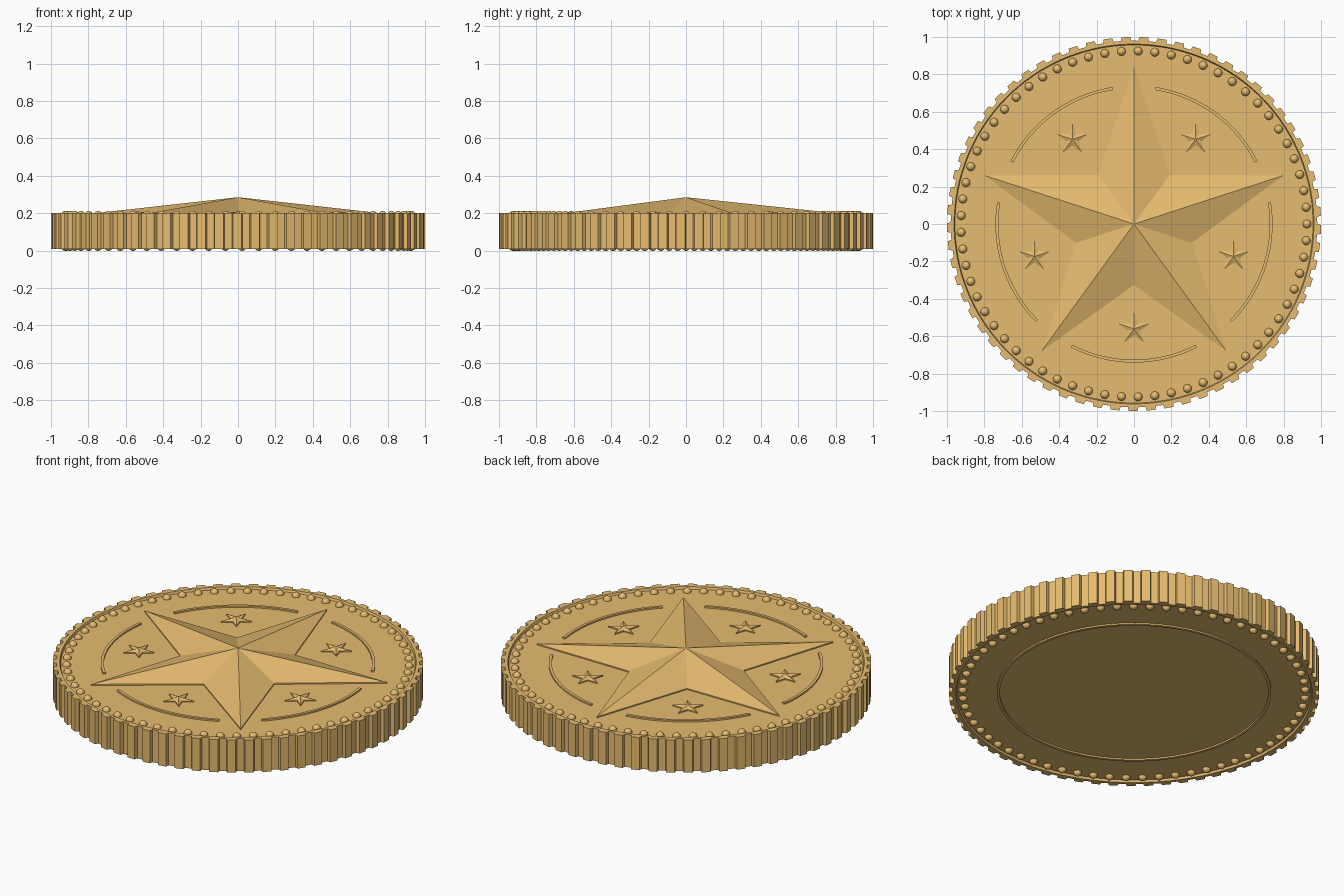
import bpy, bmesh
from math import sin, cos, pi, radians

if "Cube" in bpy.data.objects:
    bpy.data.objects.remove(bpy.data.objects["Cube"])

gold = bpy.data.materials.new("gold")
gold.diffuse_color = (0.79, 0.50, 0.16, 1)
gold.use_nodes = True
gold.node_tree.nodes["Principled BSDF"].inputs["Base Color"].default_value = gold.diffuse_color

MID, RIM, FIELD = 0.105, 0.097, 0.084      # mid height, half thickness at rim and field
TOP, BOTTOM = MID + FIELD, MID - FIELD


def finish(bm, name, smooth=False):
    bmesh.ops.recalc_face_normals(bm, faces=bm.faces)
    me = bpy.data.meshes.new(name)
    bm.to_mesh(me)
    bm.free()
    ob = bpy.data.objects.new(name, me)
    bpy.context.collection.objects.link(ob)
    me.materials.append(gold)
    if smooth:
        for p in me.polygons:
            p.use_smooth = True
    return ob


def bridge(bm, a, b, closed=True):
    n = len(a)
    for i in range(n if closed else n - 1):
        j = (i + 1) % n
        bm.faces.new((a[i], a[j], b[j], b[i]))


# Coin disc with reeded edge and recessed faces
TEETH = 65
angles, radii = [], []
for t in range(TEETH):
    for f, r in ((0.0, 0.98), (0.40, 0.98), (0.46, 1.0), (0.94, 1.0)):
        angles.append(2 * pi * (t + f) / TEETH)
        radii.append(r)
bm = bmesh.new()
loops = []
for r, z in ((0.957, TOP), (0.962, MID + RIM), (None, MID + RIM),
             (None, MID - RIM), (0.962, MID - RIM), (0.957, BOTTOM)):
    loops.append([bm.verts.new(((r or q) * cos(a), (r or q) * sin(a), z))
                  for a, q in zip(angles, radii)])
for a, b in zip(loops, loops[1:]):
    bridge(bm, a, b)
bm.faces.new(loops[0])
bm.faces.new(loops[-1])
finish(bm, "coin_disc")

# Ring of beads on both faces
BEADS = 65
bm = bmesh.new()
for z in (TOP, BOTTOM):
    for i in range(BEADS):
        a = 2 * pi * i / BEADS
        s = bmesh.ops.create_uvsphere(bm, u_segments=14, v_segments=8, radius=0.023)
        bmesh.ops.translate(bm, verts=s["verts"],
                            vec=(0.925 * cos(a), 0.925 * sin(a), z))
finish(bm, "rim_beads", True)


# Faceted five-pointed stars with a low side wall
def star(name, x, y, outer, inner, wall, apex):
    bm = bmesh.new()
    low, high = [], []
    for i in range(10):
        a = pi / 2 + i * pi / 5
        r = inner if i % 2 else outer
        low.append(bm.verts.new((x + r * cos(a), y + r * sin(a), TOP - 0.004)))
        high.append(bm.verts.new((x + r * cos(a), y + r * sin(a), wall)))
    tip = bm.verts.new((x, y, apex))
    bridge(bm, low, high)
    bm.faces.new(low)
    for i in range(10):
        bm.faces.new((high[i], high[(i + 1) % 10], tip))
    finish(bm, name)


star("large_star", 0, 0, 0.84, 0.325, 0.196, 0.285)
for k in range(5):
    a = radians(54 + 72 * k)
    star(f"small_star_{k + 1}", 0.56 * cos(a), 0.56 * sin(a), 0.087, 0.034, 0.196, 0.209)


# Raised bands: short arcs on the front, full ring on the back
def band(name, start, end, steps, z0, z1):
    closed = abs(end - start) >= 360
    bm = bmesh.new()
    rails = []
    for r, z in ((0.725, z0), (0.725, z1), (0.741, z1), (0.741, z0)):
        rails.append([bm.verts.new((r * cos(a), r * sin(a), z)) for a in
                      (radians(start + (end - start) * i / steps)
                       for i in range(steps if closed else steps + 1))])
    for i in range(4):
        bridge(bm, rails[i], rails[(i + 1) % 4], closed)
    if not closed:
        for e in (0, -1):
            bm.faces.new([r[e] for r in rails])
    finish(bm, name)


for k in range(5):
    c = 54 + 72 * k
    band(f"front_arc_{k + 1}", c - 27, c + 27, 24, TOP - 0.004, TOP + 0.009)
band("back_ring", 0, 360, 128, BOTTOM + 0.004, BOTTOM - 0.009)
